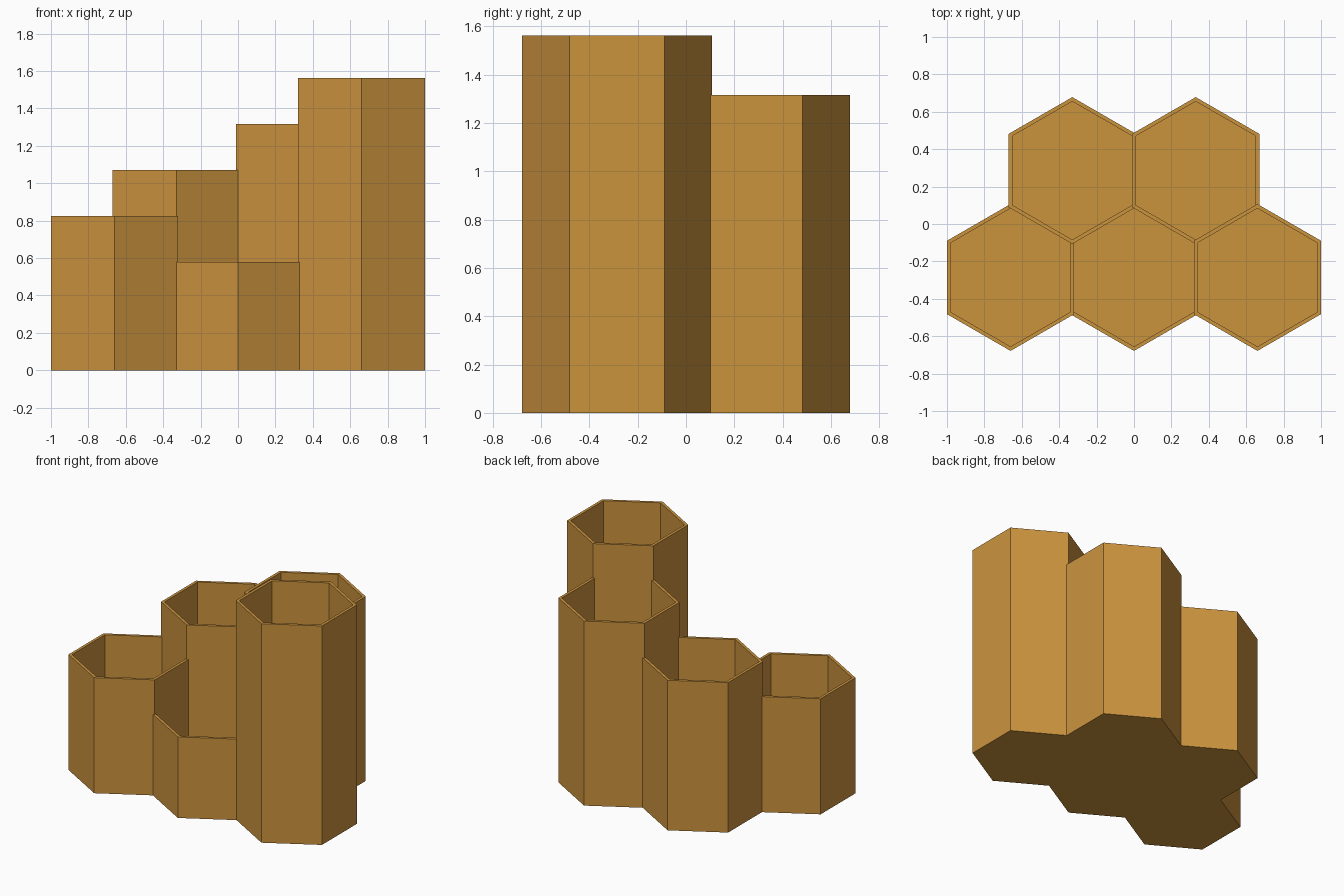
import bpy, bmesh, math

if "Cube" in bpy.data.objects:
    bpy.data.objects.remove(bpy.data.objects["Cube"])

OUTER = 0.34      # outer apothem
WALL = 0.02
FLOOR = 0.025
PITCH = 0.66      # neighbouring cells share one wall thickness
ROW = PITCH * math.sqrt(3) / 4

amber = bpy.data.materials.new("amber")
amber.diffuse_color = (0.60, 0.292, 0.048, 1)
amber.use_nodes = True
amber.node_tree.nodes["Principled BSDF"].inputs["Base Color"].default_value = amber.diffuse_color


def hex_ring(bm, cx, cy, apothem, z):
    """Pointy-top hexagon of vertices, counter-clockwise from above."""
    r = apothem / math.cos(math.pi / 6)
    angles = [math.radians(30 + 60 * i) for i in range(6)]
    return [bm.verts.new((cx + r * math.cos(a), cy + r * math.sin(a), z)) for a in angles]


def hex_cup(name, cx, cy, height):
    """Open hexagonal tube with a floor."""
    bm = bmesh.new()
    rings = [hex_ring(bm, cx, cy, OUTER, 0),
             hex_ring(bm, cx, cy, OUTER, height),
             hex_ring(bm, cx, cy, OUTER - WALL, height),
             hex_ring(bm, cx, cy, OUTER - WALL, FLOOR)]
    for low, high in zip(rings, rings[1:]):
        for i in range(6):
            j = (i + 1) % 6
            bm.faces.new((low[i], low[j], high[j], high[i]))
    bm.faces.new(rings[0][::-1])   # underside
    bm.faces.new(rings[3])         # inside floor
    mesh = bpy.data.meshes.new(name)
    bm.to_mesh(mesh)
    bm.free()
    mesh.materials.append(amber)
    bpy.context.collection.objects.link(bpy.data.objects.new(name, mesh))


# Five cups in two staggered rows, each a step taller
cups = [("front_middle_cup", 0, -ROW),
        ("front_left_cup", -PITCH, -ROW),
        ("back_left_cup", -PITCH / 2, ROW),
        ("back_right_cup", PITCH / 2, ROW),
        ("front_right_cup", PITCH, -ROW)]
for step, (name, x, y) in enumerate(cups):
    hex_cup(name, x, y, 0.578 + 0.246 * step)
